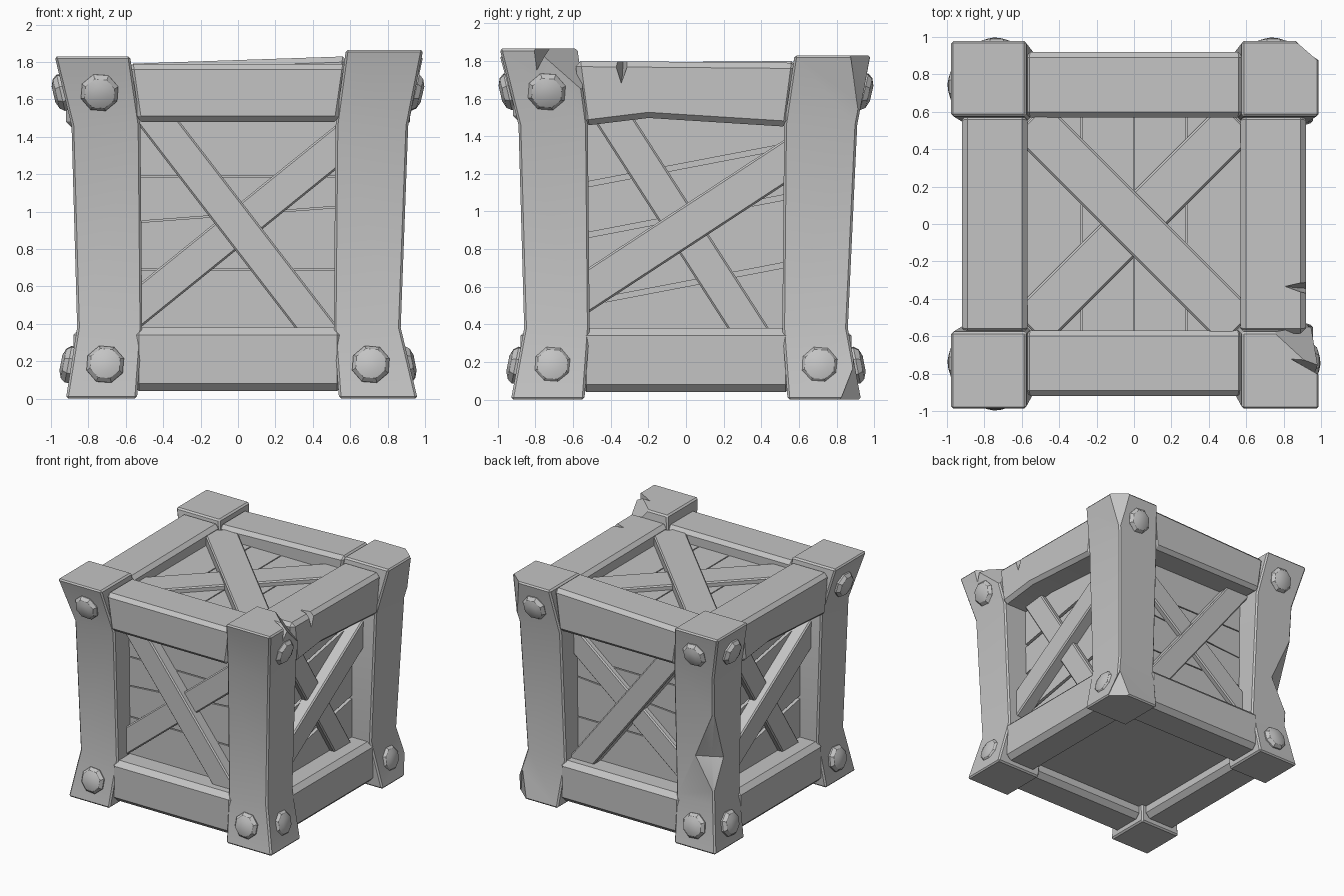
import bpy, bmesh
from math import sin, cos, pi
from mathutils import Vector

cube = bpy.data.objects.get("Cube")
if cube:
    bpy.data.objects.remove(cube, do_unlink=True)

grey = bpy.data.materials.new("plain_grey")
grey.use_nodes = True
grey.diffuse_color = (0.55, 0.55, 0.55, 1)
grey.node_tree.nodes["Principled BSDF"].inputs["Base Color"].default_value = (0.55, 0.55, 0.55, 1)

# Each side maps (across, up, outward) to world space
SIDES = {
    "front": lambda u, v, w: (u, -w, v),
    "back": lambda u, v, w: (u, w, v),
    "right": lambda u, v, w: (w, u, v),
    "left": lambda u, v, w: (-w, -u, v),
    "top": lambda u, v, w: (u, v, w),
}
parts = []


def finish(bm, name):
    bmesh.ops.recalc_face_normals(bm, faces=bm.faces)
    mesh = bpy.data.meshes.new(name)
    bm.to_mesh(mesh)
    bm.free()
    mesh.materials.append(grey)
    obj = bpy.data.objects.new(name, mesh)
    bpy.context.collection.objects.link(obj)
    return obj


def apply(obj, mod):
    bpy.context.view_layer.objects.active = obj
    bpy.ops.object.modifier_apply(modifier=mod.name)


def bevel(obj, width):
    mod = obj.modifiers.new("bevel", "BEVEL")
    mod.width = width
    mod.segments = 1
    mod.limit_method = "ANGLE"
    mod.angle_limit = 0.6
    apply(obj, mod)


def loft(name, rings, width=0):
    """Join rings of points into a closed solid."""
    bm = bmesh.new()
    loops = [[bm.verts.new(p) for p in ring] for ring in rings]
    n = len(loops[0])
    for a, b in zip(loops, loops[1:]):
        for i in range(n):
            j = (i + 1) % n
            bm.faces.new((a[i], a[j], b[j], b[i]))
    bm.faces.new(loops[0])
    bm.faces.new(loops[-1])
    obj = finish(bm, name)
    if width:
        bevel(obj, width)
    parts.append(obj)
    return obj


def plate(name, side, outline, inner, outer, width=0):
    """Extrude an outline drawn on one side of the crate."""
    f = SIDES[side]
    return loft(side + "_" + name, [[f(u, v, w) for u, v in outline] for w in (inner, outer)], width)


def chip(obj, points):
    """Break a convex piece off a part."""
    bm = bmesh.new()
    for p in points:
        bm.verts.new(p)
    bmesh.ops.convex_hull(bm, input=bm.verts)
    cutter = finish(bm, "chip_cutter")
    cutter.hide_render = True
    mod = obj.modifiers.new("chip", "BOOLEAN")
    mod.operation = "DIFFERENCE"
    mod.solver = "EXACT"
    mod.object = cutter
    apply(obj, mod)
    bpy.data.objects.remove(cutter, do_unlink=True)


def rect(u, low, high):
    return [(-u, low), (u, low), (u, high), (-u, high)]


def brace(name, side, a, b, inner, outer, breadth=0.185):
    a, b = Vector(a), Vector(b)
    along = (b - a).normalized()
    across = Vector((-along.y, along.x)) * breadth / 2
    a, b = a - along * 0.08, b + along * 0.08
    plate(name, side, [a - across, b - across, b + across, a + across], inner, outer, 0.01)


# Flared corner posts
INNER = (0.54, 0.512, 0.522, 0.577)
OUTER = {("x", -1): (0.92, 0.86, 0.89, 0.98), ("x", 1): (0.96, 0.87, 0.91, 0.99),
         ("y", -1): (0.93, 0.86, 0.89, 0.99), ("y", 1): (0.93, 0.86, 0.91, 0.98)}
posts = {}
for sx in (-1, 1):
    for sy in (-1, 1):
        top = 1.865 if (sx, sy) == (1, -1) else 1.83
        rings = []
        for z, i, x, y in zip((0, 0.38, 1.46, top), INNER, OUTER["x", sx], OUTER["y", sy]):
            rings.append([(sx * i, sy * i, z), (sx * x, sy * i, z), (sx * x, sy * y, z), (sx * i, sy * y, z)])
        name = ("back" if sy > 0 else "front") + ("_left" if sx > 0 else "_right") + "_post"
        posts[sx, sy] = loft(name, rings, 0.012)

# Broken post corners
chip(posts[1, 1], [(0.85, 0.99, 1.9), (1, 0.86, 1.9), (0.92, 0.92, 1.5), (1.1, 1.1, 1.9), (1.1, 1.1, 1.5)])
chip(posts[1, 1], [(0.97, 0.8, -0.05), (0.8, 0.95, -0.05), (0.89, 0.89, 0.22), (1.1, 1.1, -0.05), (1.1, 1.1, 0.22)])
chip(posts[1, -1], [(0.68, -0.55, 1.9), (1.05, -0.89, 1.9), (0.95, -0.55, 1.64), (1.1, -0.5, 1.9), (1.1, -0.5, 1.64)])
chip(posts[1, -1], [(0.8, -0.7, 1.9), (1.1, -0.87, 1.9), (1.1, -0.72, 1.9), (0.98, -0.8, 1.74)])
chip(posts[-1, 1], [(-0.7, 0.88, 0.76), (-0.79, 0.79, 0.74), (-0.88, 0.74, 0.74), (-0.895, 0.895, 1.2),
                    (-0.865, 0.875, 0.45), (-1.1, 1.1, 1.2), (-1.1, 1.1, 0.45), (-0.7, 1.1, 0.76),
                    (-1.1, 0.74, 0.74)])

# Rails
flared = [(-0.545, 1.48), (0.545, 1.48), (0.59, 1.79), (-0.59, 1.79)]
tilted = [(-0.545, 1.48), (0.545, 1.48), (0.59, 1.83), (-0.59, 1.79)]
arched = [(-0.545, 1.455), (-0.2, 1.497), (0.545, 1.45), (0.59, 1.79), (-0.59, 1.8)]
plate("top_rail", "front", flared, 0.57, 0.92, 0.03)
plate("top_rail", "back", tilted, 0.57, 0.92, 0.03)
right_rail = plate("top_rail", "right", arched, 0.57, 0.92, 0.03)
plate("top_rail", "left", arched, 0.57, 0.92, 0.03)
chip(right_rail, [(0.78, -0.33, 1.85), (1, -0.28, 1.85), (1, -0.41, 1.85), (1, -0.35, 1.66), (0.86, -0.34, 1.7)])
for side in ("front", "back", "right", "left"):
    plate("bottom_rail", side, rect(0.57, 0.04, 0.38), 0.57, 0.88, 0.04)

# Inner box and floor behind the boards
loft("inner_box", [[(x, y, z) for x, y in rect(0.65, -0.65, 0.65)] for z in (0.14, 1.66)])

# Boards, split along slanted gaps given as heights at both edges
LEVEL = [(0.3, 0.3), (0.69, 0.69), (0.94, 1.03), (1.19, 1.19), (1.58, 1.58)]
SLANTED = [(0.3, 0.3), (0.5, 0.73), (0.86, 1.09), (1.13, 1.36), (1.58, 1.58)]


def boards(side, cuts, half, gap, inner, outer):
    for low, high in zip(cuts, cuts[1:]):
        outline = [(-half, low[0] + gap), (half, low[1] + gap), (half, high[1] - gap), (-half, high[0] - gap)]
        if side == "top":
            outline = [(v, u) for u, v in outline]
        plate("board", side, outline, inner, outer)


for side in ("front", "back"):
    boards(side, LEVEL, 0.6, 0.004, 0.63, 0.695)
    brace("upper_brace", side, (-0.42, 1.47), (0.42, 0.38), 0.68, 0.785)
    brace("lower_brace", side, (-0.52, 0.5), (0.52, 1.34), 0.68, 0.74)
for side in ("right", "left"):
    boards(side, SLANTED, 0.6, 0.014, 0.63, 0.695)
    brace("upper_brace", side, (-0.52, 0.58), (0.52, 1.26), 0.68, 0.795, 0.2)
    brace("lower_brace", side, (-0.37, 1.47), (0.33, 0.38), 0.68, 0.74)
boards("top", [(x, x) for x in (-0.6, -0.28, 0, 0.28, 0.6)], 0.6, 0.004, 1.62, 1.69)
brace("upper_brace", "top", (-0.5, 0.5), (0.5, -0.5), 1.68, 1.765, 0.25)
brace("lower_brace", "top", (-0.5, -0.5), (0.5, 0.5), 1.68, 1.73, 0.25)


# Faceted bolts set square to the sloping post faces
def bolt(side, u, v, w, tilt):
    f = SIDES[side]
    out = Vector((0, sin(tilt), cos(tilt)))
    up = Vector((0, cos(tilt), -sin(tilt)))
    rings = []
    for radius, height in ((0.1, -0.03), (0.105, 0.02), (0.085, 0.045), (0.045, 0.06)):
        ring = []
        for k in range(8):
            a = (k + 0.4) * pi / 4
            ring.append(f(*(Vector((u, v, w)) + out * height + up * radius * sin(a)
                            + Vector((radius * cos(a), 0, 0)))))
        rings.append(ring)
    loft(side + "_bolt", rings)


MISSING = {("front", 1, "high"), ("right", 1, "high"), ("back", 1, "low")}
for side in ("front", "back", "right", "left"):
    for s in (-1, 1):
        if (side, s, "high") not in MISSING:
            bolt(side, s * 0.74, 1.64, 0.928, -0.23)
        if (side, s, "low") not in MISSING:
            bolt(side, s * 0.71, 0.18, 0.888, 0.19)

# Soften shallow bends, keep hard edges crisp
for obj in bpy.context.selected_objects:
    obj.select_set(False)
for obj in parts:
    obj.select_set(True)
bpy.ops.object.shade_smooth_by_angle(angle=0.5)
